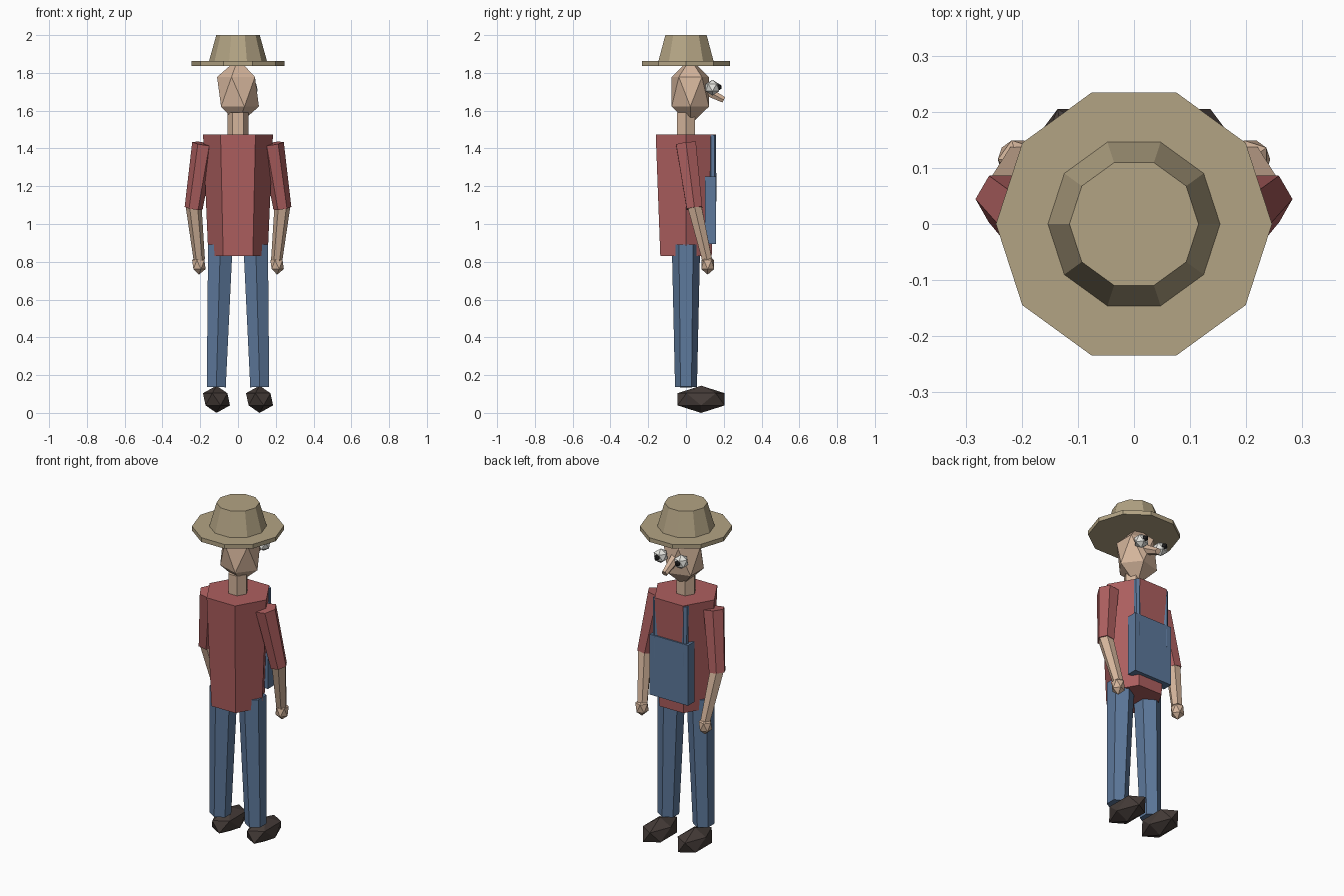
import bpy, bmesh
from math import sin, cos, tau, pi
from mathutils import Vector, Matrix

if "Cube" in bpy.data.objects:
    bpy.data.objects.remove(bpy.data.objects["Cube"])


def material(name, rgb):
    m = bpy.data.materials.new(name)
    m.diffuse_color = (*rgb, 1)
    m.use_nodes = True
    m.node_tree.nodes["Principled BSDF"].inputs["Base Color"].default_value = m.diffuse_color
    return m


STRAW = material("straw", (0.45, 0.37, 0.23))
RED = material("red_cloth", (0.42, 0.115, 0.115))
SKIN = material("skin", (0.66, 0.46, 0.33))
DENIM = material("denim", (0.11, 0.19, 0.33))
LEATHER = material("leather", (0.06, 0.045, 0.04))
WHITE = material("white", (0.8, 0.8, 0.76))
BLACK = material("black", (0.02, 0.02, 0.02))


def finish(bm, name, mat):
    bmesh.ops.recalc_face_normals(bm, faces=bm.faces)
    me = bpy.data.meshes.new(name)
    bm.to_mesh(me)
    bm.free()
    me.materials.append(mat)
    ob = bpy.data.objects.new(name, me)
    bpy.context.collection.objects.link(ob)
    return ob


def prism(name, p, q, rp, rq, mat, sides=6, phase=0.0):
    """Tapered prism from point p to point q."""
    p, q = Vector(p), Vector(q)
    rot = Vector((0, 0, 1)).rotation_difference(q - p)
    bm = bmesh.new()
    rings = []
    for c, r in ((p, rp), (q, rq)):
        rings.append([bm.verts.new(c + rot @ Vector((r * cos(phase + tau * i / sides),
                                                     r * sin(phase + tau * i / sides), 0)))
                      for i in range(sides)])
    a, b = rings
    bm.faces.new(a[::-1])
    bm.faces.new(b)
    for i in range(sides):
        j = (i + 1) % sides
        bm.faces.new((a[i], a[j], b[j], b[i]))
    return finish(bm, name, mat)


def ball(name, centre, radii, mat):
    """Stretched 20-sided ball."""
    bm = bmesh.new()
    bmesh.ops.create_icosphere(bm, subdivisions=1, radius=1)
    bm.transform(Matrix.Translation(centre) @ Matrix.Diagonal((*radii, 1))
                 @ Matrix.Rotation(pi, 4, 'Z'))
    return finish(bm, name, mat)


def box(name, centre, size, mat):
    bm = bmesh.new()
    bmesh.ops.create_cube(bm, size=1)
    bm.transform(Matrix.Translation(centre) @ Matrix.Diagonal((*size, 1)))
    return finish(bm, name, mat)


# Hat
prism("hat_brim", (0, 0, 1.837), (0, 0, 1.862), 0.246, 0.246, STRAW, 10)
prism("hat_crown", (0, 0, 1.86), (0, 0, 2.0), 0.154, 0.115, STRAW, 10)

# Head, neck and nose (the face looks towards +y)
ball("head", (0, 0.023, 1.70), (0.124, 0.116, 0.175), SKIN)
prism("neck", (0, 0, 1.45), (0, 0, 1.59), 0.056, 0.056, SKIN)
prism("nose", (0, 0.10, 1.71), (0, 0.20, 1.657), 0.03, 0.018, SKIN)

# Shirt and overall bib
prism("shirt", (0, 0, 0.83), (0, 0, 1.475), 0.157, 0.185, RED)
box("bib", (0, 0.13, 1.073), (0.25, 0.06, 0.356), DENIM)

# Paired parts
for side, s in (("left", -1), ("right", 1)):
    ball(f"{side}_eye", (s * 0.067, 0.140, 1.722), (0.042, 0.042, 0.042), WHITE)
    ball(f"{side}_pupil", (s * 0.067, 0.173, 1.725), (0.018, 0.018, 0.018), BLACK)
    prism(f"{side}_strap", (s * 0.095, 0.143, 1.12), (s * 0.095, 0.141, 1.47),
          0.018, 0.018, DENIM, 6, pi / 2)
    prism(f"{side}_sleeve", (s * 0.235, 0.045, 1.083), (s * 0.182, 0, 1.425),
          0.048, 0.061, RED)
    prism(f"{side}_forearm", (s * 0.205, 0.112, 0.81), (s * 0.235, 0.045, 1.095),
          0.03, 0.042, SKIN)
    ball(f"{side}_hand", (s * 0.207, 0.115, 0.785), (0.04, 0.04, 0.053), SKIN)
    prism(f"{side}_trouser_leg", (s * 0.115, 0, 0.137), (s * 0.0935, 0, 0.89),
          0.058, 0.075, DENIM, 6, pi / 2)
    ball(f"{side}_shoe", (s * 0.114, 0.08, 0.072), (0.08, 0.147, 0.072), LEATHER)
